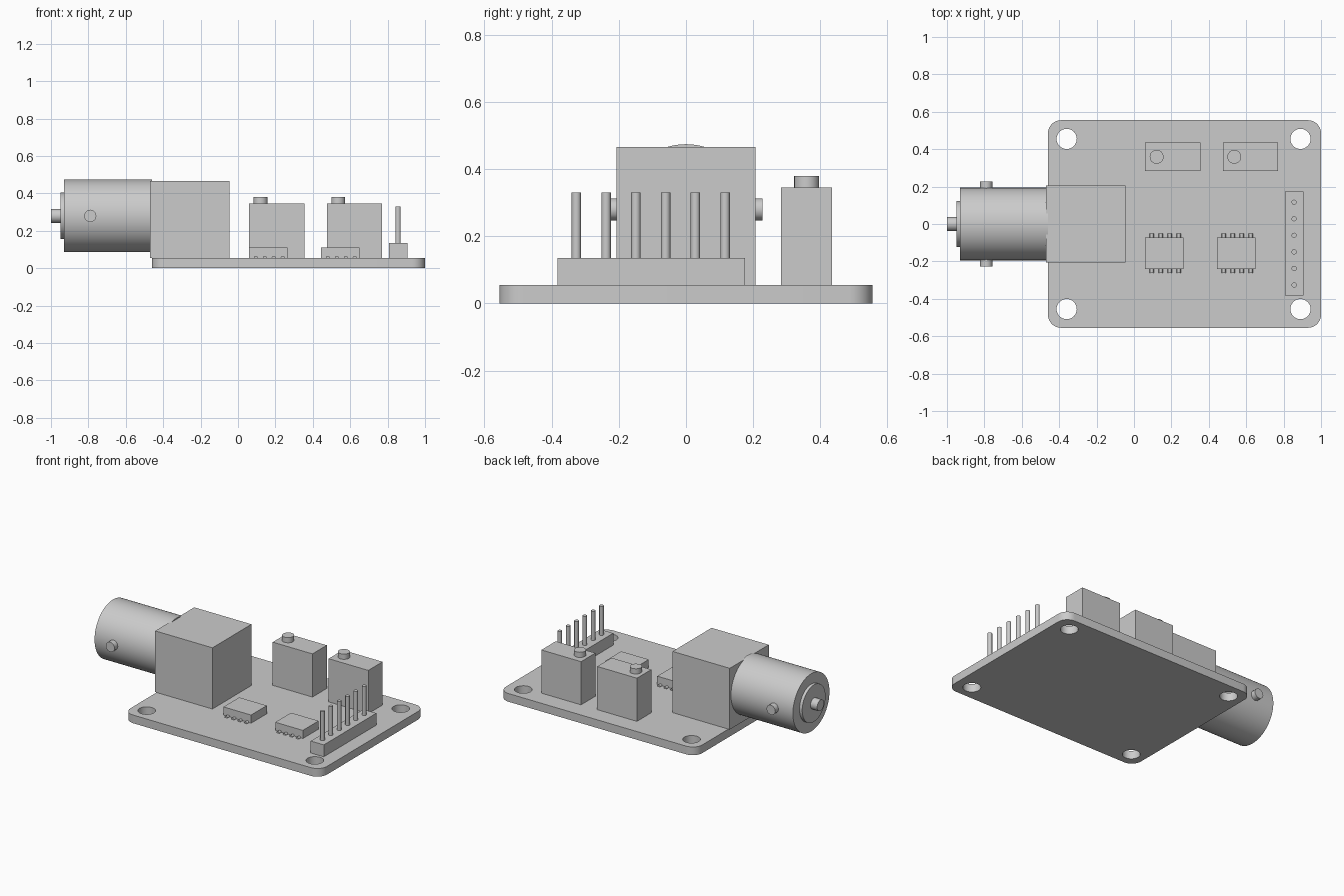
import bpy, bmesh
from math import radians
from mathutils import Matrix, Vector

if "Cube" in bpy.data.objects:
    bpy.data.objects.remove(bpy.data.objects["Cube"])

GREY = (0.6, 0.6, 0.6, 1)
mat = bpy.data.materials.new("plain grey")
mat.use_nodes = True
mat.diffuse_color = GREY
mat.node_tree.nodes["Principled BSDF"].inputs["Base Color"].default_value = GREY

TURN = {"x": Matrix.Rotation(radians(90), 4, "Y"),
        "y": Matrix.Rotation(radians(90), 4, "X"),
        "z": Matrix.Identity(4)}


def add_box(bm, lo, hi):
    lo, hi = Vector(lo), Vector(hi)
    m = Matrix.Translation((lo + hi) / 2) @ Matrix.Diagonal((*(hi - lo), 1))
    bmesh.ops.create_cube(bm, size=1, matrix=m)


def add_rod(bm, axis, centre, radius, length, sides):
    bmesh.ops.create_cone(bm, cap_ends=True, segments=sides, radius1=radius,
                          radius2=radius, depth=length,
                          matrix=Matrix.Translation(centre) @ TURN[axis])


def finish(name, bm):
    mesh = bpy.data.meshes.new(name)
    bm.to_mesh(mesh)
    bm.free()
    mesh.materials.append(mat)
    obj = bpy.data.objects.new(name, mesh)
    bpy.context.collection.objects.link(obj)
    bpy.ops.object.select_all(action="DESELECT")
    obj.select_set(True)
    bpy.context.view_layer.objects.active = obj
    return obj


def smooth():
    bpy.ops.object.shade_smooth_by_angle(angle=radians(50))


def box(name, lo, hi):
    bm = bmesh.new()
    add_box(bm, lo, hi)
    return finish(name, bm)


def rod(name, axis, centre, radius, length, sides=48):
    bm = bmesh.new()
    add_rod(bm, axis, centre, radius, length, sides)
    obj = finish(name, bm)
    smooth()
    return obj


TOP = 0.055

# Circuit board with rounded corners and four mounting holes
bm = bmesh.new()
add_box(bm, (-0.46, -0.555, 0), (1, 0.555, TOP))
upright = [e for e in bm.edges if abs(e.verts[0].co.z - e.verts[1].co.z) > 0.01]
bmesh.ops.bevel(bm, geom=upright, offset=0.07, segments=8, profile=0.5, affect="EDGES")
cut = bmesh.new()
for x in (-0.36, 0.89):
    for y in (-0.455, 0.455):
        add_rod(cut, "z", (x, y, TOP / 2), 0.054, 0.2, 32)
cutter = finish("hole_cutter", cut)
cutter.hide_render = True
board = finish("circuit_board", bm)
mod = board.modifiers.new("holes", "BOOLEAN")
mod.operation, mod.solver, mod.object = "DIFFERENCE", "EXACT", cutter
bpy.ops.object.modifier_apply(modifier="holes")
bpy.data.objects.remove(cutter)
smooth()

# Coaxial socket: housing, barrel, insulator, centre pin, side lugs
AXIS_Z = 0.28
box("socket_housing", (-0.47, -0.207, TOP), (-0.045, 0.207, 0.466))
rod("socket_barrel", "x", (-0.695, 0, AXIS_Z), 0.194, 0.47, 64)
rod("socket_insulator", "x", (-0.94, 0, AXIS_Z), 0.124, 0.02)
rod("socket_pin", "x", (-0.97, 0, AXIS_Z), 0.037, 0.06, 24)
for side, s in (("left", 1), ("right", -1)):
    rod("socket_lug_" + side, "y", (-0.79, s * 0.2, AXIS_Z), 0.033, 0.056, 12)

# Two trimmers with adjusting screws
for n, x in (("a", 0.06), ("b", 0.475)):
    box("trimmer_body_" + n, (x, 0.283, TOP), (x + 0.295, 0.435, 0.345))
    rod("trimmer_screw_" + n, "z", (x + 0.061, 0.359, 0.355), 0.037, 0.05, 24)

# Two eight-legged chips
for n, x in (("a", 0.06), ("b", 0.445)):
    box("chip_body_" + n, (x, -0.24, TOP), (x + 0.205, -0.073, 0.11))
    bm = bmesh.new()
    for i in range(4):
        for y in (-0.246, -0.067):
            add_rod(bm, "y", (x + 0.035 + i * 0.048, y, TOP), 0.011, 0.032, 8)
    finish("chip_legs_" + n, bm)
    smooth()

# Six-pin header
box("header_base", (0.808, -0.382, TOP), (0.905, 0.175, 0.135))
bm = bmesh.new()
for i in range(6):
    add_rod(bm, "z", (0.856, -0.326 + i * 0.0885, 0.23), 0.014, 0.2, 12)
finish("header_pins", bm)
smooth()
